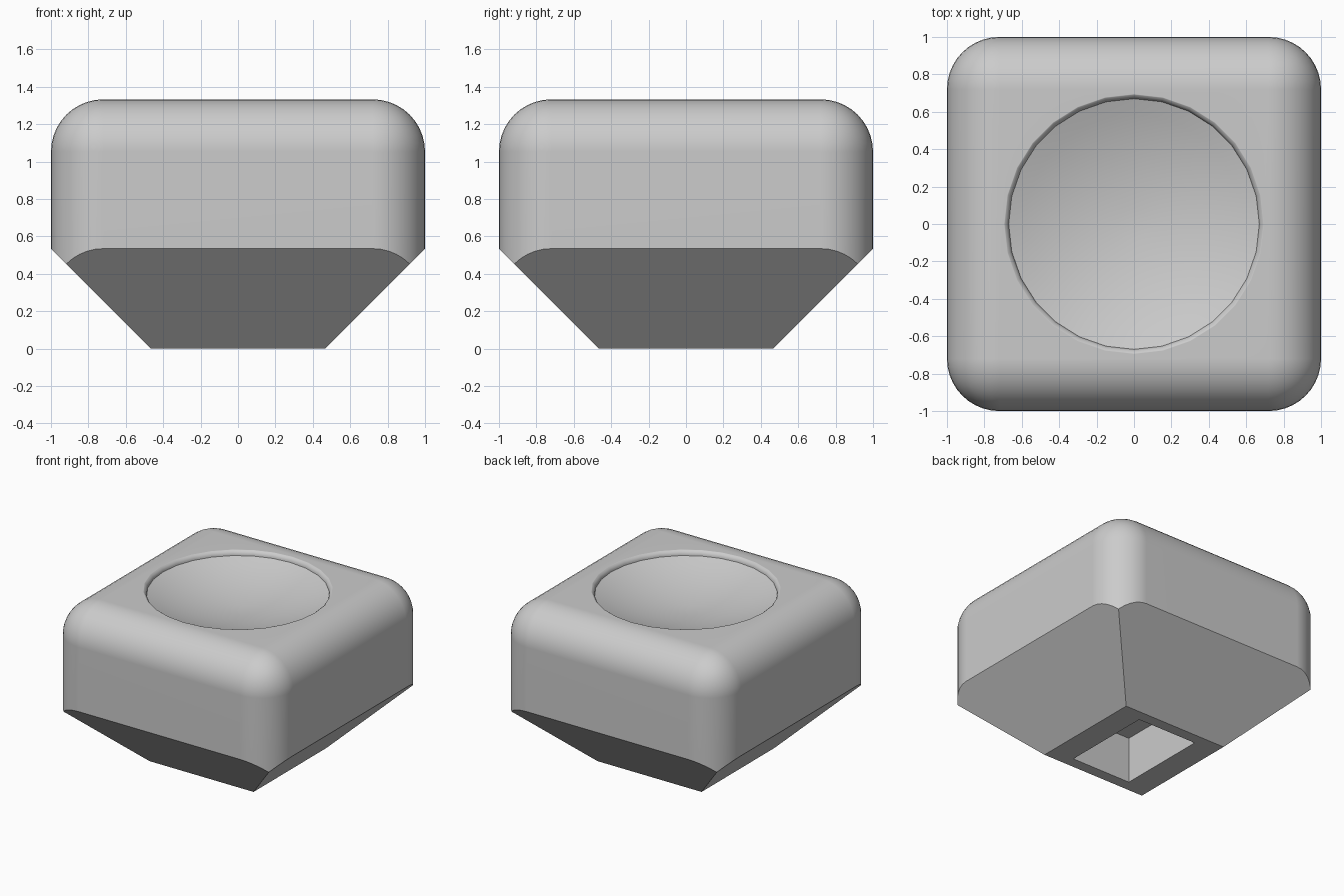
import bpy, bmesh, math
from mathutils import Vector

HEIGHT, ROUND, FOOT, TOLERANCE = 1.333, 0.28, 0.465, 1e-4
SEGMENTS = 28

if "Cube" in bpy.data.objects:
    bpy.data.objects.remove(bpy.data.objects["Cube"], do_unlink=True)

grey = bpy.data.materials.new("plain grey")
grey.use_nodes = True
colour = (0.6, 0.6, 0.6, 1)
grey.diffuse_color = colour
grey.node_tree.nodes["Principled BSDF"].inputs["Base Color"].default_value = colour


def make_object(name, bm):
    bmesh.ops.recalc_face_normals(bm, faces=bm.faces)
    mesh = bpy.data.meshes.new(name)
    bm.to_mesh(mesh)
    bm.free()
    mesh.materials.append(grey)
    obj = bpy.data.objects.new(name, mesh)
    bpy.context.collection.objects.link(obj)
    return obj


def block(size, bottom):
    bm = bmesh.new()
    bmesh.ops.create_cube(bm, size=1)
    bmesh.ops.scale(bm, vec=size, verts=bm.verts)
    bmesh.ops.translate(bm, vec=(0, 0, bottom + size[2] / 2), verts=bm.verts)
    return bm


# Body: block with rounded sides and top, tapered below by four sloping cuts
bm = block((2, 2, HEIGHT), 0)
edges = [e for e in bm.edges if max(v.co.z for v in e.verts) > TOLERANCE]
bmesh.ops.bevel(bm, geom=edges, offset=ROUND, segments=10, profile=0.5,
                affect='EDGES', clamp_overlap=True)
for x, y in ((1, 0), (-1, 0), (0, 1), (0, -1)):
    cut = bmesh.ops.bisect_plane(
        bm, geom=bm.verts[:] + bm.edges[:] + bm.faces[:], dist=TOLERANCE,
        plane_co=(x * FOOT, y * FOOT, 0), plane_no=Vector((x, y, -1)),
        clear_outer=True)
    rim = [g for g in cut["geom_cut"] if isinstance(g, bmesh.types.BMEdge)]
    bmesh.ops.holes_fill(bm, edges=[e for e in rim if e.is_valid], sides=0)
bmesh.ops.holes_fill(bm, edges=[e for e in bm.edges if e.is_boundary], sides=0)
body = make_object("body", bm)

# Dish cutter: shallow bowl with a softly rounded lip, spun round the z axis
radius, crease, depth, lip = 0.67, 1.295, 0.13, 0.042
profile = [(radius * t / 8, crease - depth * (1 - (t / 8) ** 2)) for t in range(9)]
for i in range(1, 7):
    a = math.radians(15 * i)
    profile.append((radius + lip * (1 - math.cos(a)), crease + lip * math.sin(a)))
profile += [(radius + lip, 1.5), (0, 1.5)]
bm = bmesh.new()
points = [bm.verts.new((r, 0, z)) for r, z in profile]
outline = [bm.edges.new(pair) for pair in zip(points, points[1:])]
bmesh.ops.spin(bm, geom=points + outline, cent=(0, 0, 0), axis=(0, 0, 1),
               angle=math.tau, steps=SEGMENTS)
bmesh.ops.remove_doubles(bm, verts=bm.verts, dist=TOLERANCE)
dish = make_object("dish_cutter", bm)

# Socket cutter: rectangular recess in the underside
socket = make_object("socket_cutter", block((0.53, 0.75, 0.47), -0.1))

bpy.context.view_layer.objects.active = body
body.select_set(True)
for cutter in (dish, socket):
    mod = body.modifiers.new(cutter.name, 'BOOLEAN')
    mod.operation, mod.solver, mod.object = 'DIFFERENCE', 'EXACT', cutter
    bpy.ops.object.modifier_apply(modifier=mod.name)
    bpy.data.objects.remove(cutter, do_unlink=True)

# Smooth curves, crisp creases, and flat faces kept flat
bpy.ops.object.shade_smooth_by_angle(angle=math.radians(30))
flat = body.modifiers.new("flat_faces", 'WEIGHTED_NORMAL')
flat.keep_sharp = True
